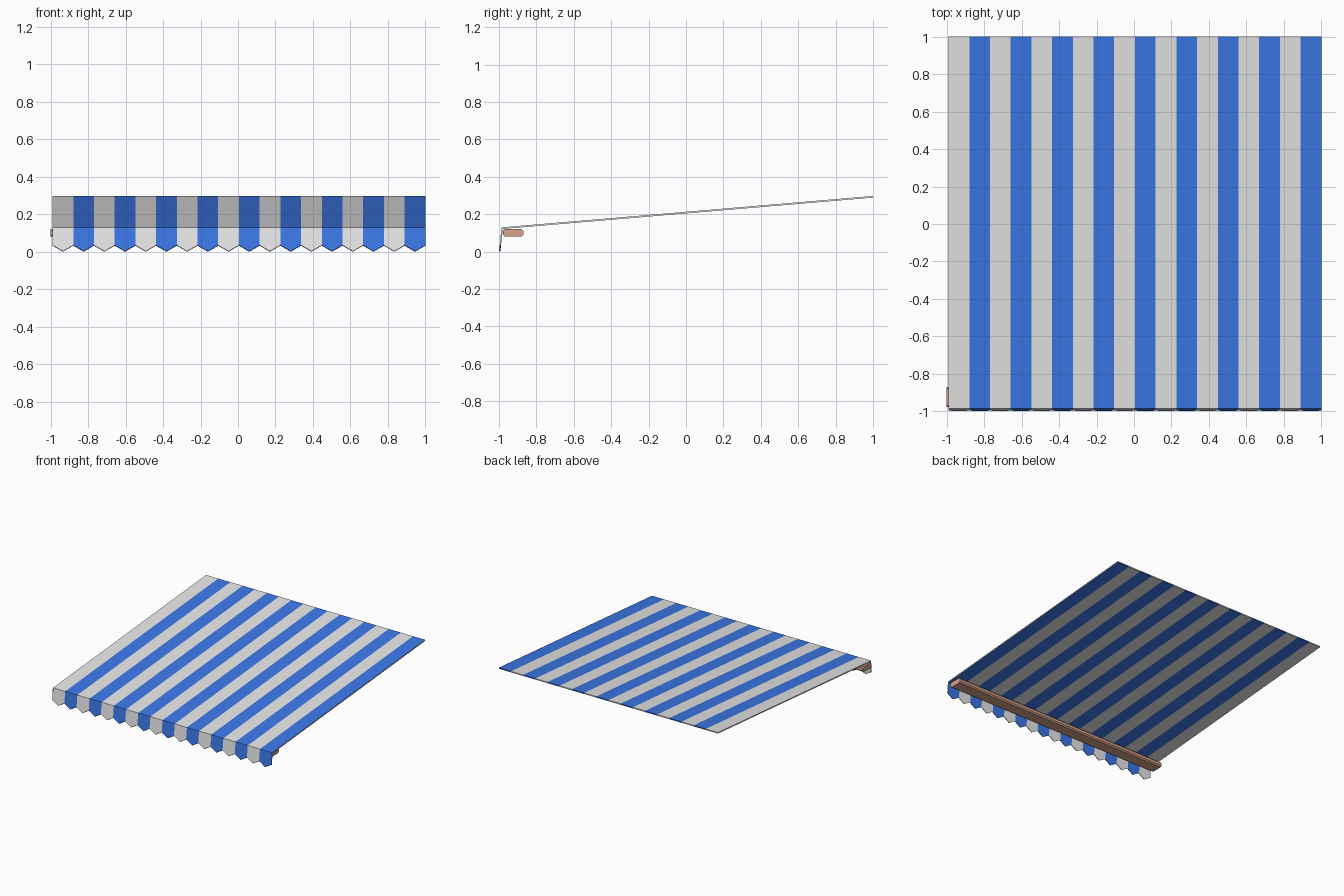
import bpy, bmesh

cube = bpy.data.objects.get("Cube")
if cube:
    bpy.data.objects.remove(cube, do_unlink=True)


def material(name, rgb):
    m = bpy.data.materials.new(name)
    m.use_nodes = True
    m.diffuse_color = (*rgb, 1)
    m.node_tree.nodes["Principled BSDF"].inputs["Base Color"].default_value = (*rgb, 1)
    return m


WHITE = material("canvas white", (0.8, 0.8, 0.8))
BLUE = material("canvas blue", (0.045, 0.19, 0.81))
BROWN = material("bar brown", (0.68, 0.36, 0.26))

STRIPES = 18
LEFT, RIGHT = -0.99, 1.0
WIDTH = (RIGHT - LEFT) / STRIPES
HEM_Y, HEM_Z = -0.986, 0.13


def finish(name, bm, mats):
    bmesh.ops.remove_doubles(bm, verts=bm.verts, dist=0.0001)
    bmesh.ops.recalc_face_normals(bm, faces=bm.faces)
    mesh = bpy.data.meshes.new(name)
    bm.to_mesh(mesh)
    bm.free()
    for m in mats:
        mesh.materials.append(m)
    obj = bpy.data.objects.new(name, mesh)
    bpy.context.collection.objects.link(obj)
    return obj


def extrude(bm, outline, offset, index=0):
    """Close an outline and extrude it into a solid of one colour."""
    face = bm.faces.new([bm.verts.new(p) for p in outline])
    face.material_index = index
    new = bmesh.ops.extrude_face_region(bm, geom=[face], use_keep_orig=True)["geom"]
    bmesh.ops.translate(bm, vec=offset, verts=[v for v in new if isinstance(v, bmesh.types.BMVert)])
    for v in new:
        if isinstance(v, bmesh.types.BMVert):
            for f in v.link_faces:
                f.material_index = index


def hide_joints(bm):
    """Drop the walls between neighbouring stripes and give the ends a plain edge."""
    bm.normal_update()
    sides = [f for f in bm.faces if abs(f.normal.x) > 0.95]
    inner = [f for f in sides if LEFT + 0.01 < f.calc_center_median().x < RIGHT - 0.01]
    for f in sides:
        f.material_index = 0
    bmesh.ops.delete(bm, geom=inner, context="FACES")


# Sloping striped canopy
bm = bmesh.new()
for i in range(STRIPES):
    x0, x1 = LEFT + i * WIDTH, LEFT + (i + 1) * WIDTH
    extrude(bm, [(x0, HEM_Y, HEM_Z), (x1, HEM_Y, HEM_Z), (x1, 1, 0.298), (x0, 1, 0.298)],
            (0, 0, -0.009), i % 2)
hide_joints(bm)
finish("canopy", bm, [WHITE, BLUE])

# Hanging valance with one pointed tab per stripe
bm = bmesh.new()


def hang(x, z):
    return (x, HEM_Y - 0.014 * (HEM_Z - z) / HEM_Z, z)


for i in range(STRIPES):
    x0, x1 = LEFT + i * WIDTH, LEFT + (i + 1) * WIDTH
    extrude(bm, [hang(x0, HEM_Z), hang(x0, 0.035), hang((x0 + x1) / 2, 0.003),
                 hang(x1, 0.035), hang(x1, HEM_Z)], (0, 0.007, -0.003), i % 2)
hide_joints(bm)
finish("valance", bm, [WHITE, BLUE])

# Front bar under the canopy, with chamfered corners
bm = bmesh.new()
y0, y1, z0, z1, c = -0.978, -0.87, 0.08, 0.121, 0.01
profile = [(y0 + c, z0), (y1 - c, z0), (y1, z0 + c), (y1, z1 - c),
           (y1 - c, z1), (y0 + c, z1), (y0, z1 - c), (y0, z0 + c)]
extrude(bm, [(-1, y, z) for y, z in profile], (1.98, 0, 0))
finish("front_bar", bm, [BROWN])
